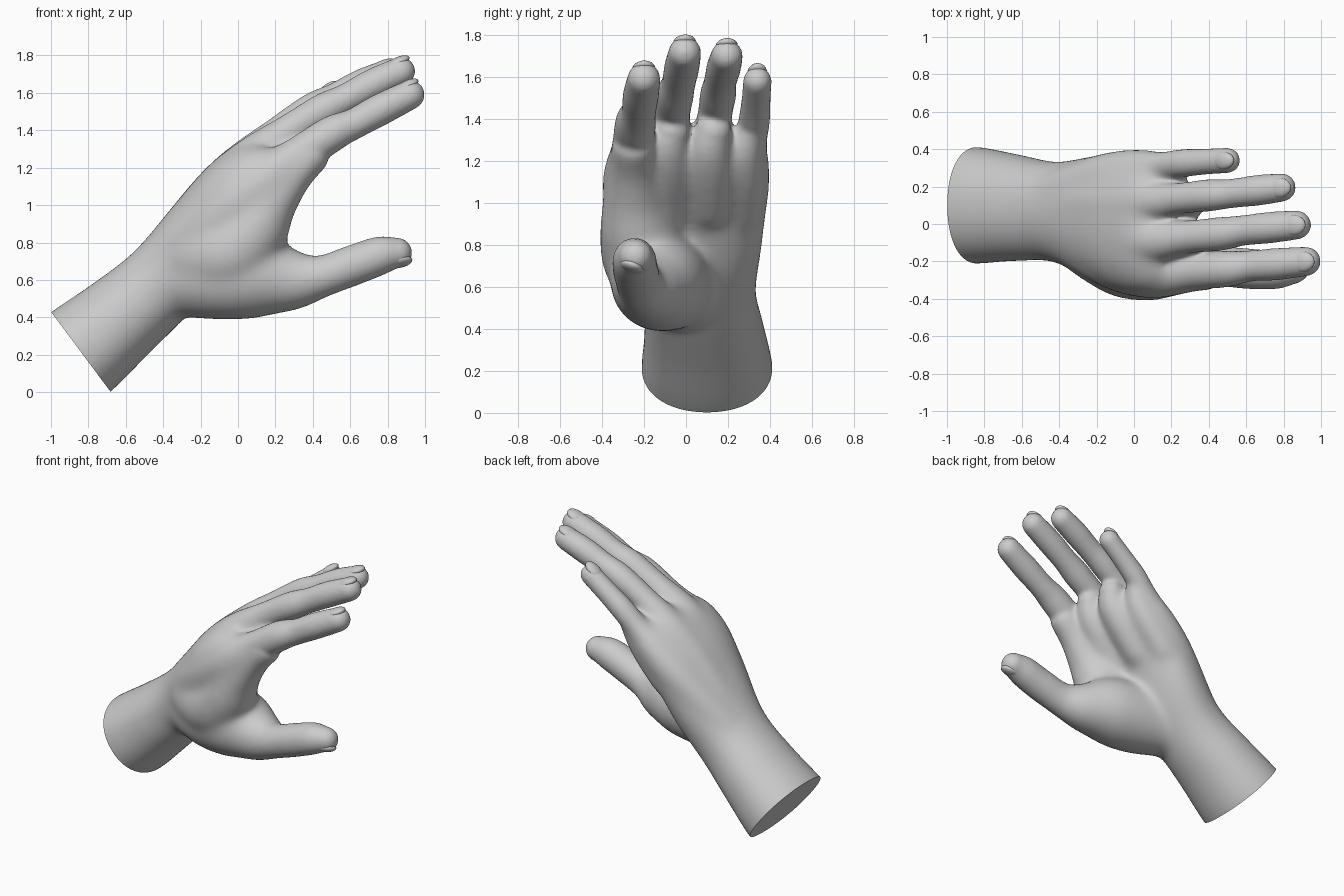
import bpy, bmesh, math
from mathutils import Vector, Matrix

if "Cube" in bpy.data.objects:
    bpy.data.objects.remove(bpy.data.objects["Cube"])

SEG = 28
body = bmesh.new()


def spline(keys, steps=6):
    """Catmull-Rom interpolation of equal-length tuples."""
    k = [keys[0]] + list(keys) + [keys[-1]]
    out = []
    for i in range(1, len(k) - 2):
        for s in range(steps):
            t = s / steps
            out.append([0.5 * (2 * b + (c - a) * t + (2 * a - 5 * b + 4 * c - d) * t * t
                               + (3 * b - a - 3 * c + d) * t ** 3)
                        for a, b, c, d in zip(*k[i - 1:i + 3])])
    return out + [list(keys[-1])]


def skin(rings):
    """Bridge rings of points into a closed tube."""
    vs = [[body.verts.new(p) for p in r] for r in rings]
    for a, b in zip(vs, vs[1:]):
        for i in range(SEG):
            j = (i + 1) % SEG
            body.faces.new((a[i], a[j], b[j], b[i]))
    body.faces.new(vs[0])
    body.faces.new(vs[-1])


def limb(keys):
    """Round tube through (x, y, z, radius) keys with domed ends."""
    pts = spline(keys)
    P = [Vector(p[:3]) for p in pts]
    n = len(P)
    D = [(P[min(i + 1, n - 1)] - P[max(i - 1, 0)]).normalized() for i in range(n)]
    st = [(P[i], D[i], pts[i][3]) for i in range(n)]
    dome = [math.radians(a) for a in (20, 40, 60, 75, 86)]
    r0, r1 = pts[0][3], pts[-1][3]
    st = ([(P[0] - D[0] * r0 * math.sin(a), D[0], r0 * math.cos(a)) for a in reversed(dome)] + st
          + [(P[-1] + D[-1] * r1 * math.sin(a), D[-1], r1 * math.cos(a)) for a in dome])
    rings = []
    for p, d, r in st:
        q = d.to_track_quat('Z', 'Y')
        rings.append([p + q @ Vector((r * math.cos(2 * math.pi * i / SEG),
                                      r * math.sin(2 * math.pi * i / SEG), 0)) for i in range(SEG)])
    skin(rings)


# Forearm and palm: back x,z / palm-side x,z / y min, y max
palm = [(-1.20, 0.28, -0.88, -0.15, -0.22, 0.43),
        (-1.00, 0.43, -0.68, 0.00, -0.215, 0.415),
        (-0.78, 0.58, -0.48, 0.20, -0.20, 0.375),
        (-0.56, 0.75, -0.28, 0.40, -0.205, 0.335),
        (-0.36, 0.98, -0.07, 0.64, -0.29, 0.365),
        (-0.18, 1.19, 0.08, 0.89, -0.36, 0.39),
        (-0.02, 1.32, 0.21, 1.06, -0.36, 0.39),
        (0.11, 1.35, 0.27, 1.18, -0.31, 0.36)]
rings = []
for tx, tz, bx, bz, y0, y1 in spline(palm):
    c = Vector(((tx + bx) / 2, (y0 + y1) / 2, (tz + bz) / 2))
    u, v = Vector(((tx - bx) / 2, 0, (tz - bz) / 2)), Vector((0, (y1 - y0) / 2, 0))
    ring = []
    for i in range(SEG):
        a = 2 * math.pi * i / SEG
        ca, sa = math.cos(a), math.sin(a)
        ring.append(c + u * math.copysign(abs(ca) ** 0.93, ca) + v * math.copysign(abs(sa) ** 0.93, sa))
    rings.append(ring)
skin(rings)

# Fingers, running back through the palm to the wrist
index = [(-0.40, -0.05, 0.68, .13), (-0.10, -0.20, 0.93, .155), (0.12, -0.25, 1.11, .15),
         (0.32, -0.25, 1.26, .105), (0.50, -0.24, 1.38, .097), (0.62, -0.225, 1.435, .083),
         (0.76, -0.215, 1.51, .086), (0.92, -0.20, 1.59, .079)]
middle = [(-0.40, 0.03, 0.72, .13), (-0.12, -0.04, 1.04, .14), (0.08, -0.085, 1.24, .13),
          (0.28, -0.07, 1.40, .09), (0.46, -0.053, 1.51, .09), (0.58, -0.035, 1.57, .081),
          (0.72, -0.02, 1.645, .084), (0.87, -0.005, 1.715, .078)]
ring_f = [(-0.40, 0.10, 0.72, .13), (-0.14, 0.11, 1.03, .14), (0.05, 0.115, 1.235, .122),
          (0.23, 0.135, 1.40, .085), (0.40, 0.153, 1.515, .086), (0.52, 0.163, 1.575, .078),
          (0.66, 0.18, 1.645, .082), (0.79, 0.195, 1.70, .076)]
little = [(-0.42, 0.17, 0.70, .12), (-0.15, 0.25, 0.97, .13), (0.02, 0.285, 1.14, .118),
          (0.15, 0.31, 1.28, .082), (0.26, 0.325, 1.39, .076), (0.37, 0.333, 1.48, .07),
          (0.50, 0.34, 1.58, .068)]
# Thumb with its fleshy base
thumb = [(-0.33, -0.02, 0.60, .20), (-0.10, -0.10, 0.62, .235), (0.12, -0.14, 0.62, .225),
         (0.30, -0.18, 0.60, .165), (0.45, -0.22, 0.62, .113), (0.62, -0.24, 0.68, .108),
         (0.76, -0.245, 0.73, .103), (0.85, -0.24, 0.745, .082)]
# Web of flesh between thumb and index
web = [(-0.2, -0.10, 0.72, .21), (-0.04, -0.18, 0.74, .22), (0.08, -0.225, 0.86, .19),
       (0.16, -0.245, 1.0, .155), (0.28, -0.25, 1.16, .12), (0.38, -0.25, 1.26, .105)]
for part in (index, middle, ring_f, little, thumb, web):
    limb(part)
# Pads of flesh under the finger roots
for x, y, z, r in ((0.20, -0.09, 1.15, .12), (0.18, 0.11, 1.15, .12), (0.10, 0.27, 1.12, .105)):
    limb([(x - 0.14, y, z - 0.16, r), (x, y, z, r), (x + 0.08, y, z + 0.11, r * 0.93),
          (x + 0.12, y + 0.02, z + 0.19, r * 0.75)])

bmesh.ops.recalc_face_normals(body, faces=body.faces)
me = bpy.data.meshes.new("hand")
body.to_mesh(me)
body.free()
hand = bpy.data.objects.new("hand", me)
bpy.context.collection.objects.link(hand)
bpy.context.view_layer.objects.active = hand
hand.select_set(True)

# Fuse the parts into one skin
rm = hand.modifiers.new("fuse", 'REMESH')
rm.mode, rm.voxel_size = 'VOXEL', 0.011
bpy.ops.object.modifier_apply(modifier="fuse")


# Soften everything a little, and the palm, wrist and web much more
def fade(x, a, b):
    return max(0.0, min(1.0, (b - x) / (b - a)))


group = hand.vertex_groups.new(name="palm")
for v in hand.data.vertices:
    w = fade(v.co.x * 0.74 + v.co.z * 0.67, 0.92, 1.16)
    if v.co.z < 0.95:
        w *= max(fade(v.co.x, 0.22, 0.45), fade(0.95 - v.co.z, 0.0, 0.12) * 0.9)
    group.add([v.index], w, 'REPLACE')
for name, its, vg in (("soften", 14, ""), ("soften_palm", 110, "palm")):
    sm = hand.modifiers.new(name, 'SMOOTH')
    sm.factor, sm.iterations, sm.vertex_group = 0.5, its, vg
    bpy.ops.object.modifier_apply(modifier=name)
hand.vertex_groups.clear()

# Flat cut through the forearm
bm = bmesh.new()
bm.from_mesh(hand.data)
bmesh.ops.bisect_plane(bm, geom=bm.verts[:] + bm.edges[:] + bm.faces[:],
                       plane_co=(-0.84, 0.1, 0.215), plane_no=(0.43, 0, 0.32), clear_inner=True)
bmesh.ops.holes_fill(bm, edges=[e for e in bm.edges if e.is_boundary], sides=0)
bmesh.ops.recalc_face_normals(bm, faces=bm.faces)
bm.to_mesh(hand.data)
bm.free()
bpy.ops.object.shade_smooth_by_angle(angle=math.radians(40))


# Nails: thin shells set into the back of each tip
def nail(name, keys, back):
    p, q = Vector(keys[-1][:3]), Vector(keys[-2][:3])
    r = keys[-1][3]
    d = (p - q).normalized()
    n = Vector(back)
    n = (n - d * n.dot(d)).normalized()
    s = n.cross(d)
    bm = bmesh.new()
    bmesh.ops.create_uvsphere(bm, u_segments=24, v_segments=12, radius=1)
    m = Matrix((d * 0.07, s * r * 0.7, n * 0.028)).transposed().to_4x4()
    bm.transform(Matrix.Translation(p + d * 0.004 + n * r * 0.64) @ m)
    me = bpy.data.meshes.new(name)
    bm.to_mesh(me)
    bm.free()
    for f in me.polygons:
        f.use_smooth = True
    bpy.context.collection.objects.link(bpy.data.objects.new(name, me))


for name, keys in (("index_nail", index), ("middle_nail", middle),
                   ("ring_nail", ring_f), ("little_nail", little)):
    nail(name, keys, (0, 0, 1))
nail("thumb_nail", thumb, (0, -0.35, -1))
